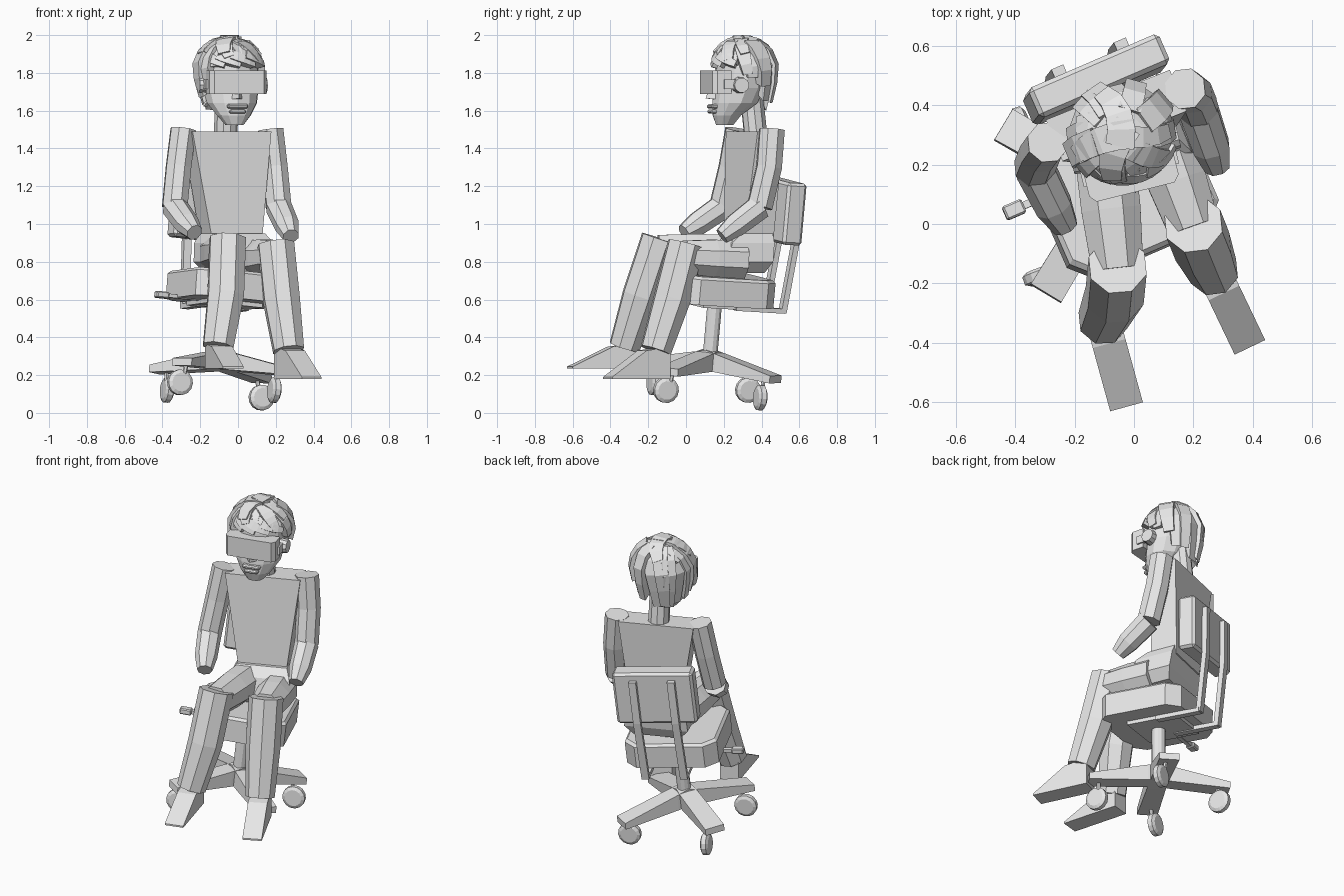
import bpy, bmesh, math, random
from mathutils import Vector, Matrix

if "Cube" in bpy.data.objects:
    bpy.data.objects.remove(bpy.data.objects["Cube"])
random.seed(4)

grey = bpy.data.materials.new("plain grey")
grey.use_nodes = True
grey.diffuse_color = (0.8, 0.8, 0.8, 1)
grey.node_tree.nodes["Principled BSDF"].inputs["Base Color"].default_value = (0.8, 0.8, 0.8, 1)
WORLD = Matrix.Identity(4)


def finish(name, bm, matrix=WORLD):
    bmesh.ops.recalc_face_normals(bm, faces=bm.faces)
    bm.transform(matrix)
    mesh = bpy.data.meshes.new(name)
    bm.to_mesh(mesh)
    bm.free()
    mesh.materials.append(grey)
    ob = bpy.data.objects.new(name, mesh)
    bpy.context.collection.objects.link(ob)


def loft(name, rings, matrix=WORLD):
    """Skin a list of equal point rings and cap both ends."""
    bm = bmesh.new()
    vs = [[bm.verts.new(p) for p in r] for r in rings]
    n = len(vs[0])
    for a, b in zip(vs, vs[1:]):
        for i in range(n):
            bm.faces.new((a[i], a[(i + 1) % n], b[(i + 1) % n], b[i]))
    bm.faces.new(vs[0])
    bm.faces.new(vs[-1])
    finish(name, bm, matrix)


def box(name, center, size, matrix=WORLD, bevel=0):
    bm = bmesh.new()
    bmesh.ops.create_cube(bm, size=1)
    bm.transform(Matrix.Translation(center) @ Matrix.Diagonal((*size, 1)))
    if bevel:
        bmesh.ops.bevel(bm, geom=bm.edges[:], offset=bevel, segments=1, affect='EDGES')
    finish(name, bm, matrix)


def tube(name, points, radii, sides=8, matrix=WORLD):
    pts = [Vector(p) for p in points]
    rings = []
    for i, (p, r) in enumerate(zip(pts, radii)):
        t = (pts[min(i + 1, len(pts) - 1)] - pts[max(i - 1, 0)]).normalized()
        u = t.cross(Vector((1, 0.1, 0))).normalized()
        v = t.cross(u)
        angles = [2 * math.pi * (k + 0.5) / sides for k in range(sides)]
        rings.append([p + r * (math.cos(a) * u + math.sin(a) * v) for a in angles])
    loft(name, rings, matrix)


def rect(cx, cy, z, w, d, yaw):
    rot = Matrix.Rotation(yaw, 3, 'Z')
    return [Vector((cx, cy, z)) + rot @ Vector((sx * w, sy * d, 0))
            for sx, sy in ((-1, -1), (1, -1), (1, 1), (-1, 1))]


# Office chair, turned and leaning slightly
lean = Vector((0, 0, 1)).rotation_difference(Vector((0.07, 0.09, 1))).to_matrix().to_4x4()
chair = Matrix.Translation((-0.1, 0.1, 0)) @ lean @ Matrix.Rotation(math.radians(23.5), 4, 'Z')


def seat_outline(w, front, back, c, z):
    return [(x, y, z) for x, y in ((-w + c, front), (w - c, front), (w, front + c), (w, back - c),
                                   (w - c, back), (-w + c, back), (-w, back - c), (-w, front + c))]


loft("seat", [seat_outline(0.275, -0.28, 0.25, 0.07, 0.59),
              seat_outline(0.275, -0.28, 0.25, 0.07, 0.725),
              seat_outline(0.26, -0.265, 0.235, 0.065, 0.74)], chair)
box("seat_plate", (0, 0.03, 0.583), (0.3, 0.32, 0.03), chair)
box("backrest", (0.02, 0.305, 1.1), (0.48, 0.11, 0.33), chair, 0.015)
for side, x in (("right", -0.095), ("left", 0.135)):
    loft(side + "_back_bar", [rect(x, 0.335, 0.565, 0.022, 0.015, 0),
                              rect(x, 0.375, 0.95, 0.022, 0.015, 0),
                              rect(x, 0.375, 1.22, 0.022, 0.015, 0)], chair)
    box(side + "_under_bar", (x, 0.2, 0.575), (0.045, 0.28, 0.025), chair)
box("lever_rod", (-0.24, 0.04, 0.595), (0.2, 0.025, 0.02), chair)
box("lever_handle", (-0.36, 0.04, 0.595), (0.07, 0.05, 0.035), chair, 0.006)
tube("post", [(0, 0, 0.26), (0, 0, 0.59)], [0.04, 0.04], 12, chair)

# Four-armed base with casters
for k in range(4):
    arm = chair @ Matrix.Rotation(math.radians(35.5 + 90 * k), 4, 'Z')
    loft(f"base_arm_{k}", [[(x, -w, lo), (x, w, lo), (x, w, hi), (x, -w, hi)] for x, w, lo, hi in
                           ((0, 0.05, 0.23, 0.335), (0.07, 0.055, 0.225, 0.32),
                            (0.415, 0.06, 0.205, 0.245))], arm)
    tube(f"caster_stem_{k}", [(0.35, -0.03, 0.1), (0.35, -0.01, 0.23)], [0.012, 0.012], 6, arm)
    swivel = arm @ Matrix.Translation((0.355, -0.04, 0.122)) @ Matrix.Rotation(math.radians(50), 4, 'Z')
    tube(f"caster_wheel_{k}", [(dx, 0, 0) for dx in (-0.024, -0.014, 0.014, 0.024)],
         [0.05, 0.068, 0.068, 0.05], 14, swivel)

# Torso and hips
yaw = math.radians(22)
loft("torso", [rect(-0.035, 0.33, 0.9, 0.14, 0.085, yaw),
               rect(-0.06, 0.365, 1.49, 0.225, 0.075, yaw)])
loft("hips", [rect(-0.01, 0.27, 0.74, 0.14, 0.1, yaw), rect(-0.01, 0.27, 0.8, 0.19, 0.13, yaw),
              rect(-0.02, 0.29, 0.9, 0.18, 0.12, yaw), rect(-0.03, 0.32, 0.95, 0.15, 0.09, yaw)])

# Arms: shoulder, mid arm, elbow, wrist, fingertips
limbs = {
    "right": [(-0.29, 0.275, 1.5), (-0.315, 0.24, 1.3), (-0.335, 0.19, 1.09),
              (-0.27, 0.06, 1.0), (-0.23, -0.01, 0.955)],
    "left": [(0.172, 0.455, 1.5), (0.195, 0.44, 1.3), (0.215, 0.39, 1.09),
             (0.26, 0.26, 0.99), (0.28, 0.19, 0.935)]}
for side, pts in limbs.items():
    tube(side + "_arm", pts[:3], [0.071, 0.071, 0.071])
    tube(side + "_forearm", pts[2:], [0.071, 0.066, 0.045])

# Legs: hip, knee, mid shin, ankle, toe
legs = {
    "right": [(-0.1, 0.25, 0.84), (-0.055, -0.15, 0.855), (-0.065, -0.24, 0.62),
              (-0.105, -0.325, 0.35), (-0.025, -0.615, 0.235)],
    "left": [(0.09, 0.3, 0.81), (0.2, -0.01, 0.825), (0.23, -0.075, 0.6),
             (0.268, -0.16, 0.33), (0.39, -0.415, 0.18)]}
for side, pts in legs.items():
    hip, knee, shin, ankle, toe = map(Vector, pts)
    tube(side + "_thigh", [hip, hip.lerp(knee, 0.5), knee], [0.11, 0.108, 0.094])
    tube(side + "_shin", [knee + Vector((0, 0.01, 0.068)), shin, ankle], [0.102, 0.102, 0.086])
    # Wedge-shaped shoe
    fwd = toe - ankle
    fwd.z = 0
    fwd.normalize()
    out = Vector((-fwd.y, fwd.x, 0)) * 0.057
    heel = ankle - fwd * 0.06
    tongue = ankle + fwd * 0.08
    profile = [Vector((heel.x, heel.y, toe.z)), heel + Vector((0, 0, 0.02)), tongue,
               toe + Vector((0, 0, 0.01)), toe]
    loft(side + "_shoe", [[p - out for p in profile], [p + out for p in profile]])

# Head, turned a little
head = Matrix.Translation((-0.04, 0.29, 1.75)) @ Matrix.Rotation(math.radians(14), 4, 'Z')
tube("neck", [(-0.065, 0.37, 1.46), (-0.06, 0.345, 1.7)], [0.063, 0.062], 10)


def oval(z, w, front, back, n=12):
    mid, d = (front + back) / 2, (back - front) / 2
    return [(w * math.cos(2 * math.pi * k / n), mid + d * math.sin(2 * math.pi * k / n), z)
            for k in range(n)]


loft("skull", [oval(*r) for r in (
    (-0.225, 0.05, -0.135, -0.04), (-0.175, 0.092, -0.152, 0.0), (-0.11, 0.136, -0.155, 0.09),
    (-0.03, 0.152, -0.145, 0.13), (0.08, 0.152, -0.135, 0.145), (0.16, 0.125, -0.105, 0.12),
    (0.205, 0.05, -0.05, 0.07))], head)
loft("nose", [[(-0.032, -0.14, -0.09), (0.032, -0.14, -0.09), (0, -0.192, -0.085)],
              [(-0.014, -0.14, 0), (0.014, -0.14, 0), (0, -0.16, 0)]], head)
for name, z, w in (("upper_lip", -0.127, 0.11), ("lower_lip", -0.155, 0.085)):
    box(name, (0, -0.152, z), (w, 0.04, 0.022), head, 0.007)

# Visor with side straps and round ear pieces
visor = [(-0.155, -0.09), (-0.155, -0.165), (-0.135, -0.188), (0.135, -0.188), (0.155, -0.165), (0.155, -0.09)]
loft("visor", [[(x, y, z) for x, y in visor] for z in (-0.062, 0.062)], head)
for side, s in (("right", -1), ("left", 1)):
    box(side + "_strap", (s * 0.155, -0.07, -0.01), (0.02, 0.12, 0.05), head)
    tube(side + "_ear_piece", [(s * 0.13, -0.04, -0.015), (s * 0.185, -0.04, -0.015)], [0.045, 0.04], 10, head)


# Chunky hair locks bent over the skull, hanging straight below its widest line
def lock(name, azimuth, start, end, swirl, width, lift):
    def on_skull(t):
        a, deg = azimuth + swirl * t, start + (end - start) * t
        below = max(deg - 90, 0)
        e = math.radians(deg - below)
        r = math.sin(e) - 0.004 * below
        return Vector((0.172 * r * math.cos(a), 0.01 + 0.158 * r * math.sin(a),
                       0.06 + 0.158 * math.cos(e) - 0.0035 * below))
    rings = []
    for k in range(5):
        t = k / 4
        p = on_skull(t)
        tangent = (on_skull(t + 0.02) - on_skull(t - 0.02)).normalized()
        normal = (p - Vector((0, 0.01, 0.05))).normalized()
        s = normal.cross(tangent).normalized() * width * (1 - 0.35 * t * t)
        top = normal * lift
        rings.append([p - s - normal * 0.03, p + s - normal * 0.03, p + s + top, p - s + top])
    loft(name, rings, head)


for k in range(18):
    a = 2 * math.pi * k / 18
    back = math.sin(a)
    end = 104 + 38 * back if back > -0.4 else 72
    if math.cos(a) < -0.7:
        end += 14
    lock(f"hair_lock_{k}", a, 28, end + random.uniform(-8, 8), random.uniform(0.05, 0.4),
         random.uniform(0.036, 0.048), random.uniform(0.004, 0.034))
for k in range(7):
    lock(f"crown_lock_{k}", 2 * math.pi * k / 7 + 0.3, -12, 58, random.uniform(0.2, 0.7),
         random.uniform(0.036, 0.05), random.uniform(0.015, 0.034))
for k in range(4):
    lock(f"fringe_lock_{k}", math.radians(205 + 28 * k), 60, 78, 0.75, 0.026, 0.01 + 0.004 * k)
